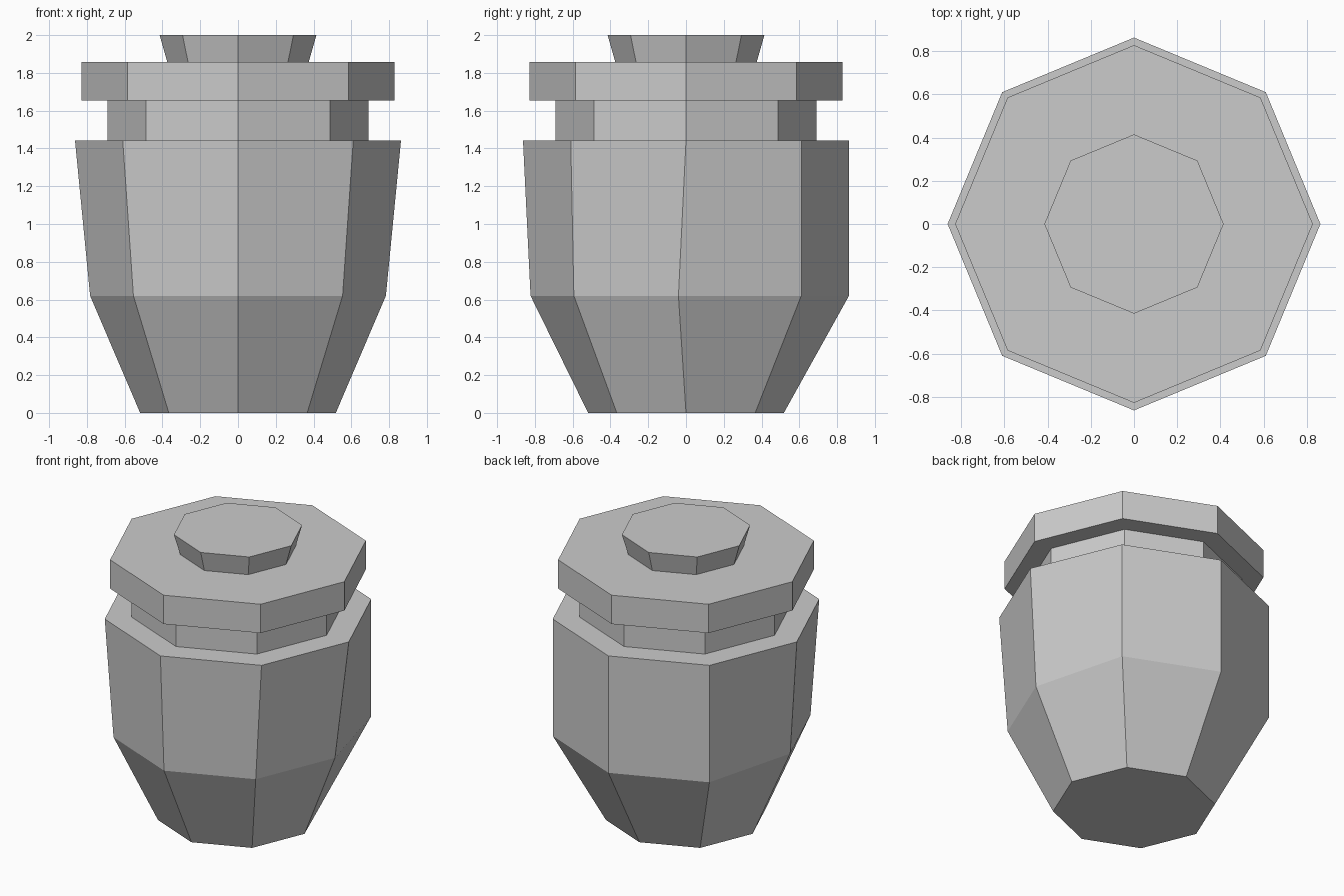
import bpy, bmesh, math

if "Cube" in bpy.data.objects:
    bpy.data.objects.remove(bpy.data.objects["Cube"])

SIDES = 8
# Outline from base to knob: (radius, height)
PROFILE = [(0.518, 0.0), (0.783, 0.62), (0.863, 1.443),   # tapered body
           (0.69, 1.443), (0.69, 1.654),                  # neck
           (0.828, 1.654), (0.828, 1.857),                # lid
           (0.374, 1.857), (0.415, 2.0)]                  # flared knob
WAIST = 1      # ring whose shape is uneven
BACK = (1, 2, 3)  # corners facing +y


def corner(ring, i):
    r, z = PROFILE[ring]
    shift = 0.0
    # The waist is full width at the back and pushed slightly forward elsewhere
    if ring == WAIST:
        if i in BACK:
            r = PROFILE[WAIST + 1][0]
        else:
            shift = -0.04
    a = i * math.tau / SIDES
    return (r * math.cos(a), r * math.sin(a) + shift, z)


# Octagonal jar as stacked rings
bm = bmesh.new()
rings = [[bm.verts.new(corner(k, i)) for i in range(SIDES)]
         for k in range(len(PROFILE))]
for low, high in zip(rings, rings[1:]):
    for i in range(SIDES):
        j = (i + 1) % SIDES
        bm.faces.new((low[i], low[j], high[j], high[i]))

# Base and top caps
bm.faces.new(rings[0][::-1])
bm.faces.new(rings[-1])
bmesh.ops.recalc_face_normals(bm, faces=bm.faces[:])

mesh = bpy.data.meshes.new("lidded_jar")
bm.to_mesh(mesh)
bm.free()
bpy.context.collection.objects.link(bpy.data.objects.new("lidded_jar", mesh))
